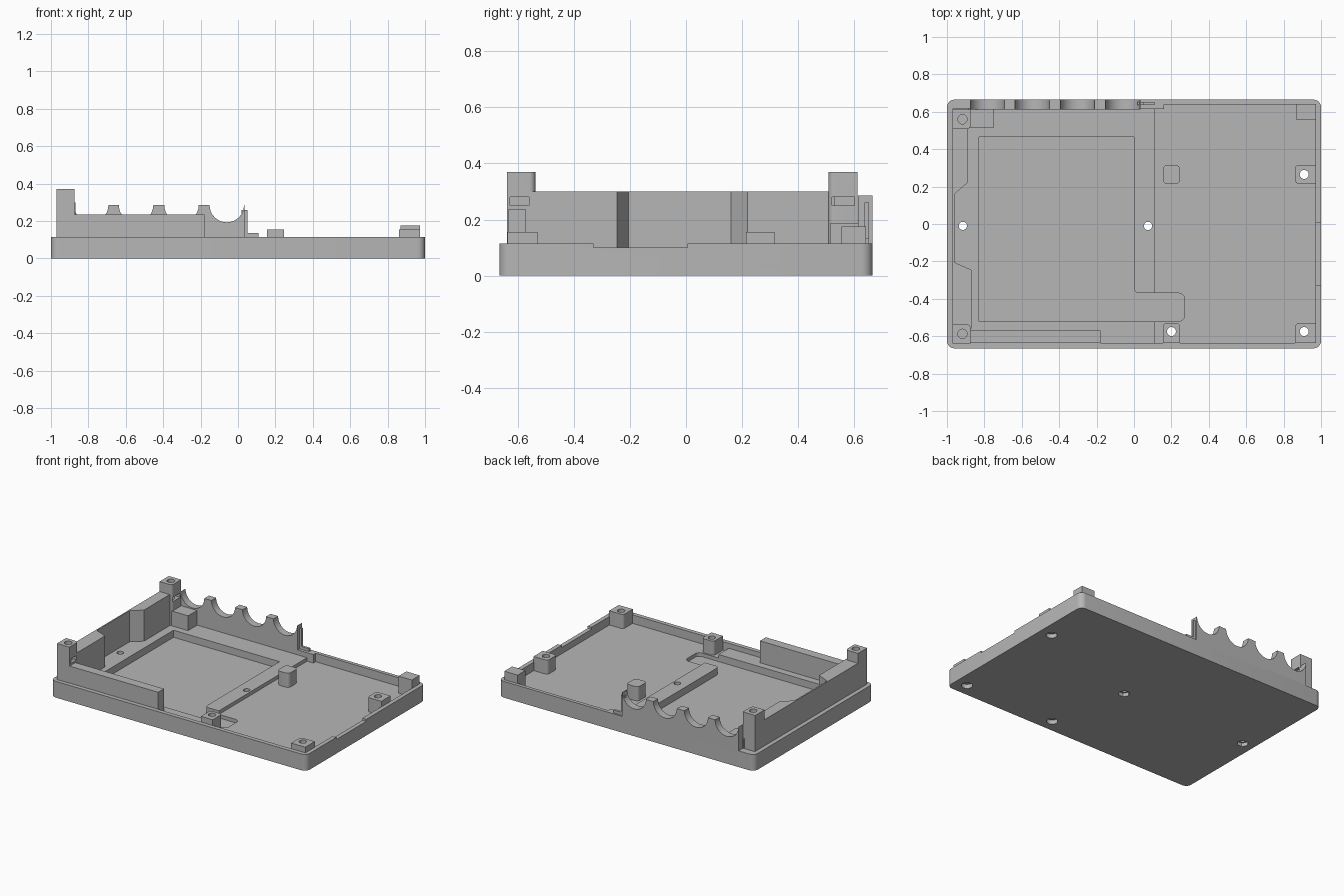
import bpy, bmesh, math

if "Cube" in bpy.data.objects:
    bpy.data.objects.remove(bpy.data.objects["Cube"])

grey = bpy.data.materials.new("plain_grey")
grey.diffuse_color = (0.47, 0.47, 0.47, 1)
grey.use_nodes = True
grey.node_tree.nodes["Principled BSDF"].inputs["Base Color"].default_value = grey.diffuse_color


def prism(name, pts, lo, hi, axis="z"):
    """Extrude a flat outline along z, or an (x, z) outline along y."""
    bm = bmesh.new()
    put = (lambda p, h: (p[0], p[1], h)) if axis == "z" else (lambda p, h: (p[0], h, p[1]))
    a = [bm.verts.new(put(p, lo)) for p in pts]
    b = [bm.verts.new(put(p, hi)) for p in pts]
    bm.faces.new(a)
    bm.faces.new(b)
    n = len(pts)
    for i in range(n):
        j = (i + 1) % n
        bm.faces.new((a[i], a[j], b[j], b[i]))
    bmesh.ops.recalc_face_normals(bm, faces=bm.faces)
    me = bpy.data.meshes.new(name)
    bm.to_mesh(me)
    bm.free()
    me.materials.append(grey)
    ob = bpy.data.objects.new(name, me)
    bpy.context.collection.objects.link(ob)
    return ob


def rect(x0, x1, y0, y1, radii=(0, 0, 0, 0)):
    """Rectangle outline; corner radii in order SW, SE, NE, NW."""
    pts = []
    corners = [(x0, y0, 1, 1), (x1, y0, -1, 1), (x1, y1, -1, -1), (x0, y1, 1, -1)]
    for k, ((x, y, sx, sy), r) in enumerate(zip(corners, radii)):
        if r == 0:
            pts.append((x, y))
            continue
        for i in range(7):
            a = math.radians(180 + 90 * k + 15 * i)
            pts.append((x + sx * r + r * math.cos(a), y + sy * r + r * math.sin(a)))
    return pts


def box(name, x0, x1, y0, y1, z0, z1, radii=(0, 0, 0, 0)):
    return prism(name, rect(x0, x1, y0, y1, radii), z0, z1)


def disc(x, y, r, z0, z1, n=24):
    return prism("cutter", [(x + r * math.cos(2 * math.pi * i / n),
                             y + r * math.sin(2 * math.pi * i / n)) for i in range(n)], z0, z1)


def cut(ob, cutters):
    """Subtract each cutter in turn, bake the result and drop the cutters."""
    for c in cutters:
        c.hide_render = True
        m = ob.modifiers.new("cut", "BOOLEAN")
        m.operation, m.solver, m.object = "DIFFERENCE", "EXACT", c
    bpy.context.view_layer.update()
    dg = bpy.context.evaluated_depsgraph_get()
    me = bpy.data.meshes.new_from_object(ob.evaluated_get(dg))
    ob.modifiers.clear()
    ob.data = me
    for c in cutters:
        bpy.data.objects.remove(c)


FLOOR, PLATFORM, POCKET, RIM = 0.055, 0.08, 0.03, 0.115
post_holes = [(0.2, -0.575), (0.91, -0.575), (0.91, 0.265)]
nut_holes = [(-0.915, -0.01), (0.075, -0.01)]

# Tray with raised left platform, lower right floor and L-shaped pocket
tray = box("tray", -1, 1, -0.665, 0.665, 0, RIM, (0.04,) * 4)
pocket = [(-0.83, -0.52)] + rect(0.1, 0.27, -0.52, -0.37, (0, 0.03, 0.03, 0))[1:-1]
pocket += [(0.025, -0.37), (0.007, -0.363), (0, -0.345), (0, 0.465), (-0.83, 0.465)]
right_floor = [(0.11, -0.635), (0.97, -0.635), (0.97, 0.64), (0.16, 0.64),
               (0.16, 0.615), (0.11, 0.615)]
cutters = [box("cutter", -0.97, 0.13, -0.635, 0.615, PLATFORM, 0.3),
           prism("cutter", right_floor, FLOOR, 0.31),
           prism("cutter", pocket, POCKET, 0.32),
           box("cutter", 0.96, 1.1, -0.33, 0.005, 0.1, 0.33)]
for x, y in post_holes:
    cutters += [disc(x, y, 0.024, -0.1, 0.3), disc(x, y, 0.036, -0.1, 0.03)]
for x, y in nut_holes:
    cutters += [disc(x, y, 0.022, -0.1, 0.3), disc(x, y, 0.038, -0.1, 0.025, 6)]
cut(tray, cutters)

# Left wall, thinned in the middle
prism("left_wall", [(-0.97, -0.56), (-0.87, -0.56), (-0.87, -0.245), (-0.96, -0.205),
                    (-0.96, 0.16), (-0.89, 0.22), (-0.89, 0.53), (-0.97, 0.53)], 0.07, 0.3)

# Front wall
box("front_wall", -0.89, -0.18, -0.635, -0.57, 0.07, 0.235)

# Rear wall with four half-round cradles
profile = [(-0.877, 0.1), (0.035, 0.1), (0.035, 0.285)]
for cx in (-0.06, -0.302, -0.545, -0.785):
    for i in range(17):
        a = -math.pi * i / 16
        profile.append((cx + 0.092 * math.cos(a), 0.285 + 0.092 * math.sin(a)))
prism("rear_cradle_wall", profile, 0.613, 0.665, "y")

# Stepped tongue at the end of the cradle wall
prism("rear_tongue", [(0.02, 0.1), (0.11, 0.1), (0.11, 0.135), (0.05, 0.135),
                      (0.05, 0.26), (0.02, 0.26)], 0.636, 0.653, "y")

# Tall corner posts with screw hole and side nut slot
for name, y0, y1, rad in (("front_tall_post", -0.638, -0.537, (0, 0, 0.02, 0)),
                          ("rear_tall_post", 0.508, 0.612, (0, 0.02, 0, 0))):
    post = box(name, -0.97, -0.873, y0, y1, 0.07, 0.37, rad)
    yc = (y0 + y1) / 2
    cut(post, [disc(-0.917, yc, 0.025, 0.2, 0.5),
               box("cutter", -0.955, -0.8, yc - 0.04, yc + 0.04, 0.25, 0.28)])

# Block beside the rear tall post
box("rear_left_block", -0.885, -0.75, 0.513, 0.62, 0.07, 0.185)

# Short screw posts
short = [("front_middle_post", 0.155, 0.247, -0.636, -0.53, (0, 0, 0.02, 0.02)),
         ("front_right_post", 0.862, 0.972, -0.636, -0.53, (0, 0, 0, 0.02)),
         ("right_post", 0.862, 0.972, 0.214, 0.316, (0.02, 0, 0, 0.02))]
for (name, x0, x1, y0, y1, rad), (hx, hy) in zip(short, post_holes):
    post = box(name, x0, x1, y0, y1, 0.045, 0.155, rad)
    cut(post, [disc(hx, hy, 0.024, -0.1, 0.4)])

# Plain support pillar and rear right corner block
box("support_pillar", 0.155, 0.247, 0.214, 0.316, 0.045, 0.155, (0.025,) * 4)
box("rear_right_block", 0.868, 0.972, 0.555, 0.642, 0.045, 0.175)

# Smooth round surfaces, keep corners sharp
for ob in bpy.context.scene.objects:
    ob.select_set(True)
    bpy.context.view_layer.objects.active = ob
bpy.ops.object.shade_smooth_by_angle(angle=math.radians(30))
